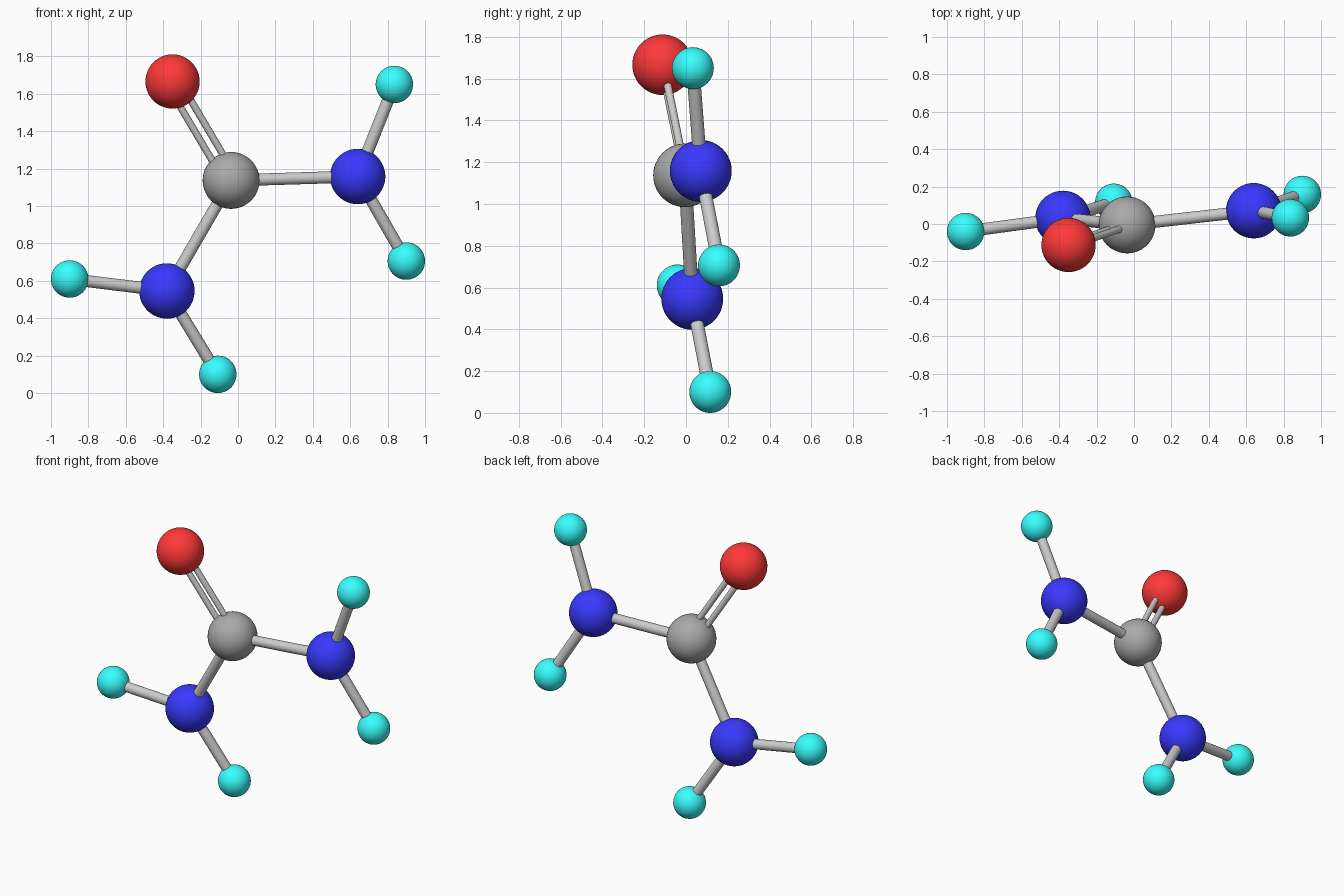
import bpy
import math
from mathutils import Vector

if "Cube" in bpy.data.objects:
    bpy.data.objects.remove(bpy.data.objects["Cube"])

# Atoms: name -> (element, centre)
ATOMS = {
    "carbon":           ("C", (-0.037, -0.005, 1.137)),
    "oxygen":           ("O", (-0.35, -0.112, 1.666)),
    "nitrogen_right":   ("N", (0.64, 0.071, 1.158)),
    "nitrogen_lower":   ("N", (-0.38, 0.03, 0.546)),
    "hydrogen_top":     ("H", (0.836, 0.033, 1.65)),
    "hydrogen_right":   ("H", (0.90, 0.158, 0.706)),
    "hydrogen_left":    ("H", (-0.90, -0.04, 0.61)),
    "hydrogen_bottom":  ("H", (-0.108, 0.116, 0.10)),
}
# Element: radius, colour
ELEMENTS = {
    "C": (0.152, (0.4, 0.4, 0.4, 1)),
    "O": (0.145, (1.0, 0.04, 0.04, 1)),
    "N": (0.148, (0.04, 0.04, 1.0, 1)),
    "H": (0.10, (0.04, 1.0, 1.0, 1)),
}
BONDS = [
    ("carbon", "nitrogen_right"), ("carbon", "nitrogen_lower"),
    ("nitrogen_right", "hydrogen_top"), ("nitrogen_right", "hydrogen_right"),
    ("nitrogen_lower", "hydrogen_left"), ("nitrogen_lower", "hydrogen_bottom"),
]
BOND_R, DOUBLE_R, DOUBLE_OFFSET = 0.032, 0.019, 0.033


def centre(name):
    return Vector(ATOMS[name][1])


def rod(name, a, b, radius):
    d = b - a
    bpy.ops.mesh.primitive_cylinder_add(
        vertices=24, radius=radius, depth=d.length, location=(a + b) / 2,
        rotation=d.to_track_quat("Z", "Y").to_euler())
    bpy.context.object.name = name
    bpy.ops.object.shade_smooth_by_angle(angle=math.radians(40))


materials = {}
for element, (_, colour) in ELEMENTS.items():
    materials[element] = bpy.data.materials.new("atom_" + element)
    materials[element].diffuse_color = colour

# Atom balls
for name, (element, pos) in ATOMS.items():
    bpy.ops.mesh.primitive_uv_sphere_add(
        segments=48, ring_count=24, radius=ELEMENTS[element][0], location=pos)
    ball = bpy.context.object
    ball.name = name + "_ball"
    ball.data.materials.append(materials[element])
    bpy.ops.object.shade_smooth()

# Single bonds
for a, b in BONDS:
    rod(f"bond_{a}_{b}", centre(a), centre(b), BOND_R)

# Double bond: two thin rods side by side in the plane of the molecule
c, o = centre("carbon"), centre("oxygen")
normal = (centre("nitrogen_right") - c).cross(centre("nitrogen_lower") - c)
side = normal.cross(o - c).normalized() * DOUBLE_OFFSET
for label, s in (("a", 1), ("b", -1)):
    rod("double_bond_" + label, c + s * side, o + s * side, DOUBLE_R)

for m in bpy.data.materials:
    if m.users and not m.is_grease_pencil:
        m.use_nodes = True
        m.node_tree.nodes["Principled BSDF"].inputs["Base Color"].default_value = m.diffuse_color
